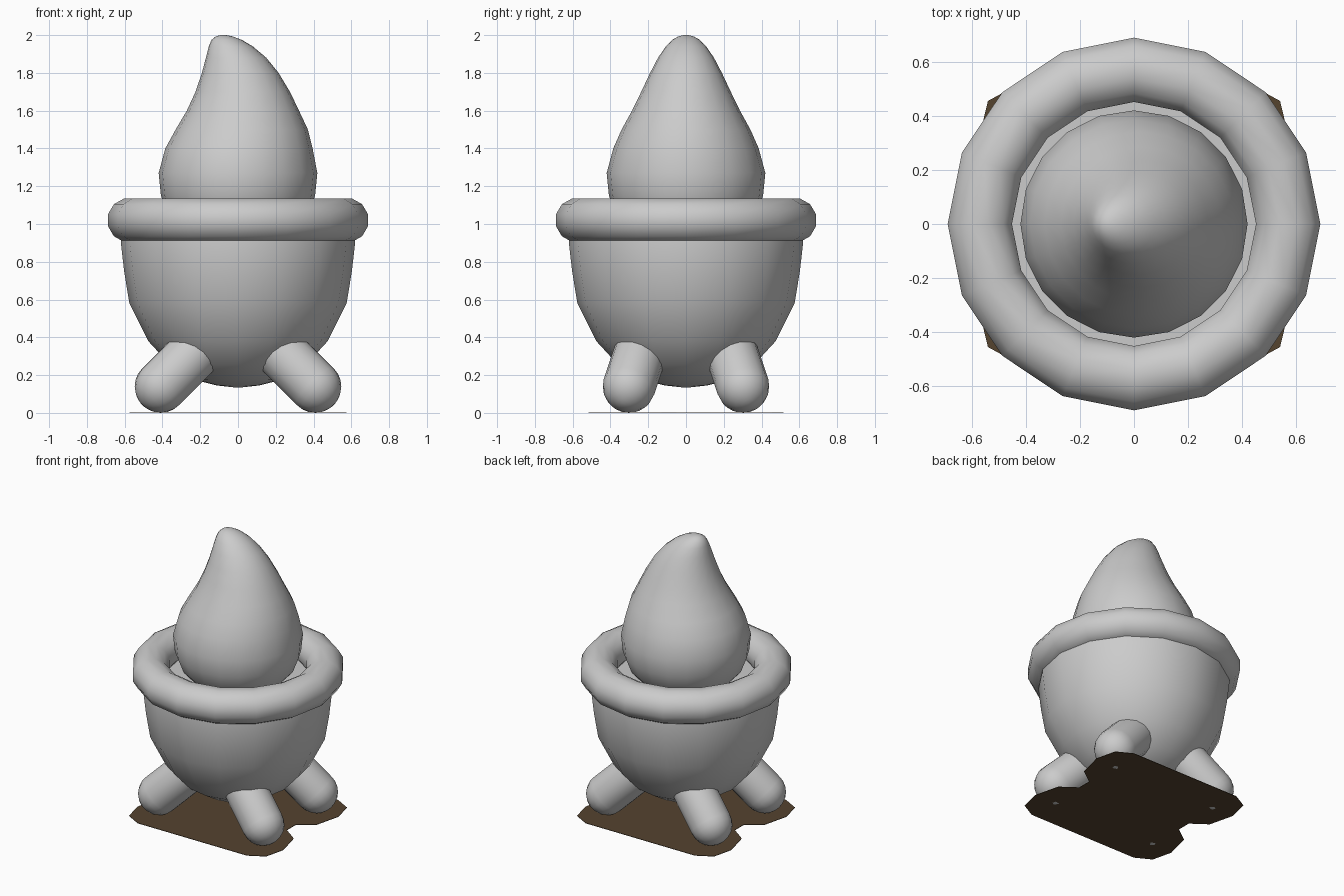
import bpy, bmesh, math
from mathutils import Vector

cube = bpy.data.objects.get("Cube")
if cube:
    bpy.data.objects.remove(cube)


def material(name, rgb):
    mat = bpy.data.materials.new(name)
    mat.use_nodes = True
    mat.diffuse_color = (*rgb, 1)
    mat.node_tree.nodes["Principled BSDF"].inputs["Base Color"].default_value = (*rgb, 1)
    return mat


stone = material("light grey", (0.6, 0.6, 0.6))
earth = material("dark brown", (0.09, 0.056, 0.028))


def finish(bm, name, mat, smooth=True):
    """Turn a bmesh into a named, coloured object."""
    mesh = bpy.data.meshes.new(name)
    bm.to_mesh(mesh)
    bm.free()
    obj = bpy.data.objects.new(name, mesh)
    bpy.context.collection.objects.link(obj)
    mesh.materials.append(mat)
    if smooth:
        bpy.ops.object.select_all(action="DESELECT")
        obj.select_set(True)
        bpy.context.view_layer.objects.active = obj
        bpy.ops.object.shade_smooth_by_angle(angle=math.radians(50))
    return obj


def loft(name, rings, sides, mat, closed=False):
    """Skin horizontal rings given as (z, centre x, radius x, radius y)."""
    bm = bmesh.new()
    loops = []
    for z, cx, rx, ry in rings:
        angles = [2 * math.pi * i / sides for i in range(sides)]
        loops.append([bm.verts.new((cx + rx * math.cos(a), ry * math.sin(a), z))
                      for a in angles])
    pairs = list(zip(loops, loops[1:]))
    if closed:
        pairs.append((loops[-1], loops[0]))
    for low, high in pairs:
        for i in range(sides):
            j = (i + 1) % sides
            bm.faces.new((low[i], low[j], high[j], high[i]))
    if not closed:
        bm.faces.new(loops[0][::-1])
        bm.faces.new(loops[-1])
    bmesh.ops.recalc_face_normals(bm, faces=bm.faces)
    return finish(bm, name, mat)


# Bowl: rounded pot with a flat fill just below the rim
bowl = [(0.135, 0.02), (0.145, 0.11), (0.175, 0.23), (0.255, 0.36), (0.38, 0.475),
        (0.58, 0.575), (0.75, 0.603), (0.9, 0.62), (0.97, 0.61)]
loft("bowl", [(z, 0, r, r) for z, r in bowl], 16, stone)

# Rim: thick ring
rim = []
for k in range(12):
    a = 2 * math.pi * (k + 0.5) / 12
    r = 0.57 + 0.123 * math.cos(a)
    rim.append((1.02 + 0.12 * math.sin(a), 0, r, r))
loft("rim", rim, 16, stone, closed=True)

# Flame: teardrop whose tip leans to one side (z, centre x, radius)
flame = [(0.86, 0, 0.03), (0.89, 0, 0.17), (0.96, 0, 0.29), (1.05, 0, 0.37),
         (1.15, 0, 0.408), (1.27, 0, 0.42), (1.4, 0.005, 0.39), (1.5, 0.02, 0.35),
         (1.6, 0.026, 0.297), (1.7, 0.025, 0.25), (1.8, 0.012, 0.203),
         (1.88, -0.01, 0.16), (1.94, -0.038, 0.117), (1.975, -0.06, 0.08),
         (1.993, -0.073, 0.045), (2.0, -0.078, 0.015)]
loft("flame", [(z, cx, r, r * (1 - 0.09 * max(0, z - 1.3) / 0.7)) for z, cx, r in flame],
     20, stone)

# Legs: four slanted capsules running from the feet into the bowl
FOOT, RADIUS, LENGTH = Vector((0.407, 0.301, 0.14)), 0.14, 0.36
capsule = []
for k in range(13):
    a = math.pi / 2 * (k / 6 - 1)
    a = max(-1.5, min(1.5, a))
    r = RADIUS * math.cos(a)
    z = RADIUS * math.sin(a)
    capsule.append((z, 0, r, r))
    if k == 6:
        capsule.append((z + LENGTH, 0, r, r))
capsule = [(z + LENGTH if i > 7 else z, c, r, s) for i, (z, c, r, s) in enumerate(capsule)]

for sx, side in ((1, "left"), (-1, "right")):
    for sy, end in ((-1, "front"), (1, "back")):
        leg = loft(f"{end}_{side}_leg", capsule, 16, stone)
        axis = Vector((-sx, -0.33 * sy, 1))
        turn = axis.to_track_quat("Z", "Y").to_matrix().to_4x4()
        leg.data.transform(turn)
        leg.location = (sx * FOOT.x, sy * FOOT.y, FOOT.z)

# Ground plate: thin sheet with chamfered corners and a notch on each side
quarter = [(0.42, 0.05), (0.53, 0.13), (0.575, 0.31), (0.54, 0.455), (0.43, 0.515)]
outline = quarter + [(-x, y) for x, y in quarter[::-1]]
outline += [(-x, -y) for x, y in quarter] + [(x, -y) for x, y in quarter[::-1]]
bm = bmesh.new()
sheet = bm.faces.new([bm.verts.new((x, y, 0.003)) for x, y in outline])
raised = bmesh.ops.extrude_face_region(bm, geom=[sheet])["geom"]
for v in raised:
    if isinstance(v, bmesh.types.BMVert):
        v.co.z = 0.006
bmesh.ops.recalc_face_normals(bm, faces=bm.faces)
finish(bm, "ground_plate", earth, smooth=False)
